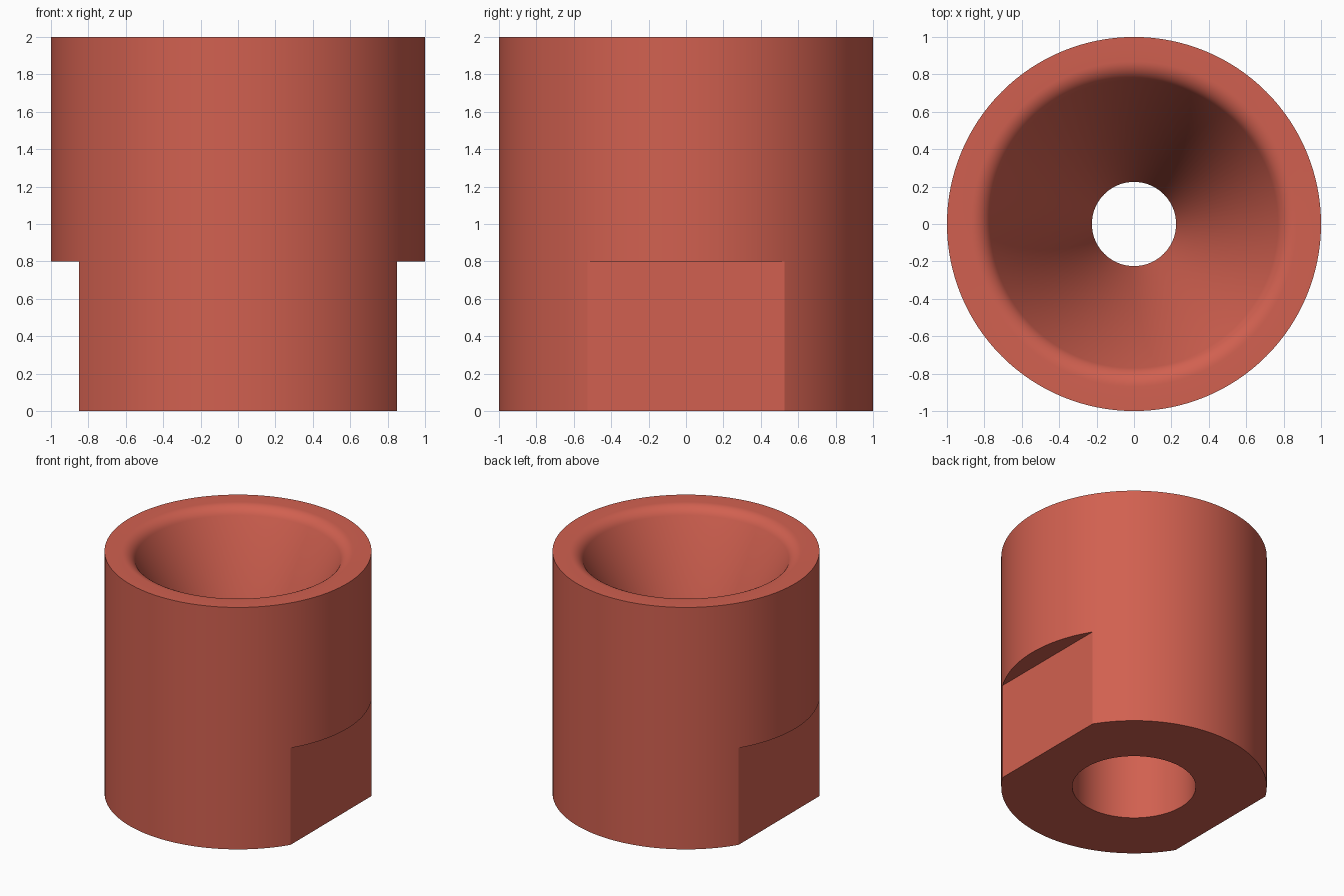
import bpy
import bmesh
from math import sin, cos, radians, tau, atan2

cube = bpy.data.objects.get("Cube")
if cube:
    bpy.data.objects.remove(cube, do_unlink=True)

SEGMENTS = 128
HEIGHT, OUTER = 2.0, 1.0
THROAT, BORE, BORE_DEPTH = 0.225, 0.465, 0.6
CONE_END, LIP_START, LIP_RADIUS, CONE_ANGLE = 0.75, 0.87, 0.11, 25
FLAT_X, FLAT_TOP = 0.85, 0.8

# Single red material
red = bpy.data.materials.new("warm_red")
red.use_nodes = True
colour = (0.64, 0.118, 0.08, 1)
red.diffuse_color = colour
red.node_tree.nodes["Principled BSDF"].inputs["Base Color"].default_value = colour


def add_object(name, bm):
    bmesh.ops.recalc_face_normals(bm, faces=bm.faces)
    mesh = bpy.data.meshes.new(name)
    bm.to_mesh(mesh)
    bm.free()
    mesh.materials.append(red)
    obj = bpy.data.objects.new(name, mesh)
    bpy.context.collection.objects.link(obj)
    return obj


# Section of the body: bottom bore, throat, funnel, rounded lip, outer wall
lip = []
for i in range(9):
    a = radians(CONE_ANGLE + (90 - CONE_ANGLE) * i / 8)
    lip.append((LIP_START - LIP_RADIUS * cos(a), HEIGHT - LIP_RADIUS + LIP_RADIUS * sin(a)))
profile = [(OUTER, 0), (BORE, 0), (BORE, BORE_DEPTH), (THROAT, BORE_DEPTH),
           (THROAT, CONE_END), *lip, (OUTER, HEIGHT)]

# Revolve the section
bm = bmesh.new()
verts = [bm.verts.new((r, 0, z)) for r, z in profile]
edges = [bm.edges.new((v, verts[(i + 1) % len(verts)])) for i, v in enumerate(verts)]
bmesh.ops.spin(bm, geom=verts + edges, cent=(0, 0, 0), axis=(0, 0, 1),
               angle=tau, steps=SEGMENTS)
bmesh.ops.remove_doubles(bm, verts=bm.verts, dist=0.0001)
body = add_object("nozzle_body", bm)

# Cut the two flats on the lower sides
cutters = []
for side in (-1, 1):
    bm = bmesh.new()
    bmesh.ops.create_cube(bm, size=1)
    bmesh.ops.scale(bm, vec=(1, 3, FLAT_TOP + 1), verts=bm.verts)
    bmesh.ops.translate(bm, vec=(side * (FLAT_X + 0.5), 0, (FLAT_TOP - 1) / 2), verts=bm.verts)
    cutter = add_object("flat_cutter", bm)
    cutter.hide_render = True
    cutters.append(cutter)
    cut = body.modifiers.new("flat", 'BOOLEAN')
    cut.operation = 'DIFFERENCE'
    cut.solver = 'EXACT'
    cut.object = cutter

# Bake the cuts and drop the cutters
depsgraph = bpy.context.evaluated_depsgraph_get()
finished = bpy.data.meshes.new_from_object(body.evaluated_get(depsgraph))
body.modifiers.clear()
body.data = finished
for cutter in cutters:
    bpy.data.objects.remove(cutter, do_unlink=True)

# Smooth round walls with crisp edges
bpy.ops.object.select_all(action='DESELECT')
body.select_set(True)
bpy.context.view_layer.objects.active = body
bpy.ops.object.shade_smooth_by_angle(angle=radians(25))
